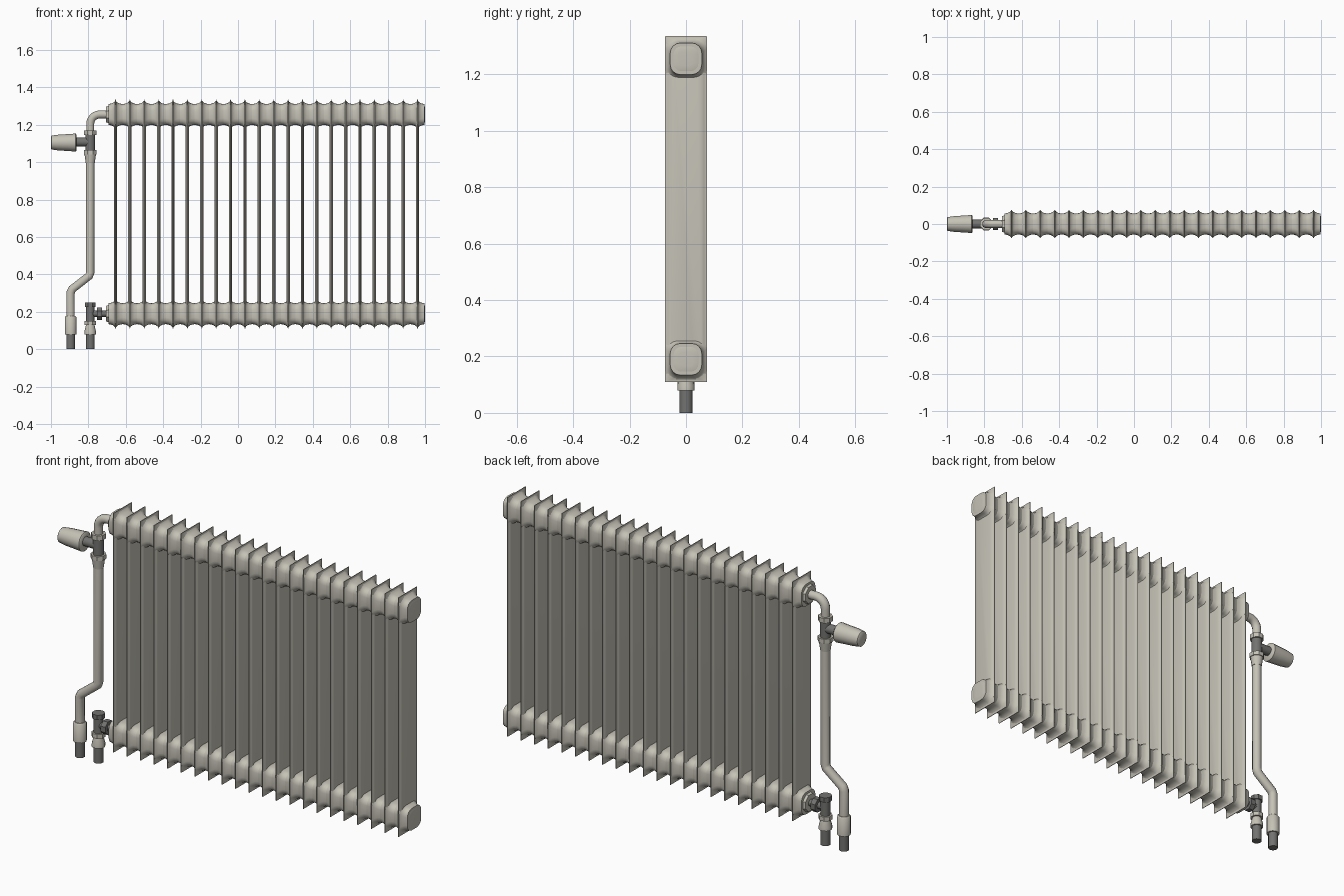
import bpy, bmesh, math
from mathutils import Vector

if "Cube" in bpy.data.objects:
    bpy.data.objects.remove(bpy.data.objects["Cube"])


def material(name, col):
    m = bpy.data.materials.new(name)
    m.diffuse_color = (*col, 1)
    m.use_nodes = True
    m.node_tree.nodes["Principled BSDF"].inputs["Base Color"].default_value = m.diffuse_color
    return m


ENAMEL = material("warm grey enamel", (0.56, 0.54, 0.47))
METAL = material("dark grey metal", (0.17, 0.17, 0.165))


def loft(bm, loops):
    """Skin a list of equal-length point loops and cap both ends."""
    rings = [[bm.verts.new(p) for p in loop] for loop in loops]
    for a, b in zip(rings, rings[1:]):
        n = len(a)
        for i in range(n):
            bm.faces.new((a[i], a[(i + 1) % n], b[(i + 1) % n], b[i]))
    bm.faces.new(rings[0][::-1])
    bm.faces.new(rings[-1])


def finish(bm, name, mat, angle=40):
    bmesh.ops.recalc_face_normals(bm, faces=bm.faces)
    me = bpy.data.meshes.new(name)
    bm.to_mesh(me)
    bm.free()
    me.materials.append(mat)
    ob = bpy.data.objects.new(name, me)
    bpy.context.collection.objects.link(ob)
    bpy.ops.object.select_all(action='DESELECT')
    ob.select_set(True)
    bpy.context.view_layer.objects.active = ob
    bpy.ops.object.shade_smooth_by_angle(angle=math.radians(angle))
    return ob


def rounded_rect(x, hy, hz, r, zc, k=5):
    pts = []
    for c, (sy, sz) in enumerate(((1, 1), (-1, 1), (-1, -1), (1, -1))):
        for j in range(k):
            a = math.pi / 2 * (c + j / (k - 1))
            pts.append((x, sy * (hy - r) + r * math.cos(a), zc + sz * (hz - r) + r * math.sin(a)))
    return pts


def tube(name, path, mat, sides=12, angle=40):
    """Sweep along (x, z, radius) points in the plane y = 0."""
    bm = bmesh.new()
    P = [Vector((x, 0, z)) for x, z, r in path]
    loops = []
    for i, p in enumerate(P):
        d0 = (P[i] - P[i - 1]).normalized() if i else None
        d1 = (P[i + 1] - P[i]).normalized() if i < len(P) - 1 else None
        t = ((d0 or d1) + (d1 or d0)).normalized()
        v = t.cross(Vector((0, 1, 0)))
        r = path[i][2]
        loops.append([p + r * (math.cos(a) * Vector((0, 1, 0)) + math.sin(a) * v)
                      for a in (2 * math.pi * (j + 0.5) / sides for j in range(sides))])
    loft(bm, loops)
    return finish(bm, name, mat, angle)


def upright(name, x, prof, mat, sides=12):
    return tube(name, [(x, z, r) for z, r in prof], mat, sides)


def level(name, z, prof, mat, sides=12):
    return tube(name, [(x, z, r) for x, r in prof], mat, sides)


MID, TOP, LOW = 0.7225, 1.255, 0.19

# one pressed radiator section: flanged panel plus two flared hubs
bm = bmesh.new()
half = [(0.0015, 0.075, 0.6125, 0.002), (0.002, 0.069, 0.606, 0.012),
        (0.006, 0.064, 0.60, 0.025), (0.009, 0.054, 0.59, 0.025)]
loft(bm, [rounded_rect(-x, y, z, r, MID) for x, y, z, r in half[::-1]] +
     [rounded_rect(x, y, z, r, MID) for x, y, z, r in half])
hub = [(0.002, 0.073), (0.007, 0.067), (0.014, 0.062), (0.024, 0.058), (0.0385, 0.056)]
for zc in (TOP, LOW):
    loft(bm, [rounded_rect(-x, h, h, 0.036, zc) for x, h in hub[::-1]] +
         [rounded_rect(x, h, h, 0.036, zc) for x, h in hub])
section = finish(bm, "radiator_section", ENAMEL, 50)
section.location.x = -0.655
for i in range(1, 22):
    dup = section.copy()
    dup.location.x = -0.655 + i * 0.0769
    bpy.context.collection.objects.link(dup)

# rounded end caps on the right
for zc, name in ((TOP, "upper_end_cap"), (LOW, "lower_end_cap")):
    bm = bmesh.new()
    loft(bm, [rounded_rect(x, h, h, h * 0.65, zc) for x, h in
              ((0.99, 0.056), (0.996, 0.052), (0.999, 0.042), (1.0, 0.025))])
    finish(bm, name, ENAMEL, 60)

# bushings on the left
for zc, name in ((TOP, "upper_bushing"), (LOW, "lower_bushing")):
    level(name, zc, [(-0.706, 0.045), (-0.69, 0.05)], ENAMEL, 8)

# elbow into the upper hub
arc = [(-0.74 - 0.05 * math.sin(a), 1.205 + 0.05 * math.cos(a), 0.022)
       for a in (math.pi / 2 * j / 6 for j in range(7))]
tube("upper_elbow", [(-0.70, 1.255, 0.022)] + arc + [(-0.79, 1.15, 0.022)], ENAMEL)

# thermostatic valve
upright("valve_top_nut", -0.79, [(1.145, 0.035), (1.17, 0.035)], ENAMEL, 8)
upright("valve_body", -0.79, [(1.06, 0.027), (1.147, 0.027)], METAL)
upright("valve_lower_nut", -0.79, [(1.042, 0.037), (1.064, 0.037)], ENAMEL, 8)
upright("valve_cone", -0.79, [(0.995, 0.025), (1.01, 0.027), (1.044, 0.032)], ENAMEL)
level("valve_arm", 1.108, [(-0.875, 0.024), (-0.79, 0.024)], METAL)
level("thermostat_knob", 1.105, [(-1.0, 0.032), (-0.996, 0.038), (-0.96, 0.043),
                                 (-0.91, 0.046), (-0.868, 0.049), (-0.864, 0.044)], ENAMEL, 16)

# offset feed pipe with sleeve and floor stub
tube("feed_pipe", [(-0.79, 1.0, 0.023), (-0.79, 0.41, 0.023), (-0.796, 0.392, 0.023),
                   (-0.886, 0.322, 0.023), (-0.895, 0.303, 0.023), (-0.895, 0.16, 0.023)], ENAMEL)
upright("feed_sleeve", -0.895, [(0.08, 0.032), (0.172, 0.032), (0.178, 0.027)], ENAMEL)
upright("feed_stub", -0.895, [(0.0, 0.024), (0.09, 0.024)], METAL)

# return valve with floor stub
upright("return_stub", -0.79, [(0.0, 0.024), (0.09, 0.024)], METAL)
upright("return_cone", -0.79, [(0.08, 0.032), (0.095, 0.032), (0.135, 0.022)], ENAMEL)
upright("return_nut", -0.79, [(0.13, 0.033), (0.152, 0.033)], ENAMEL, 8)
upright("return_body", -0.79, [(0.145, 0.023), (0.23, 0.023)], METAL)
upright("return_cap", -0.79, [(0.226, 0.031), (0.25, 0.031)], METAL, 8)
level("return_arm", LOW, [(-0.79, 0.018), (-0.70, 0.018)], METAL)
level("return_union_nut", LOW, [(-0.755, 0.036), (-0.728, 0.036)], METAL, 8)
